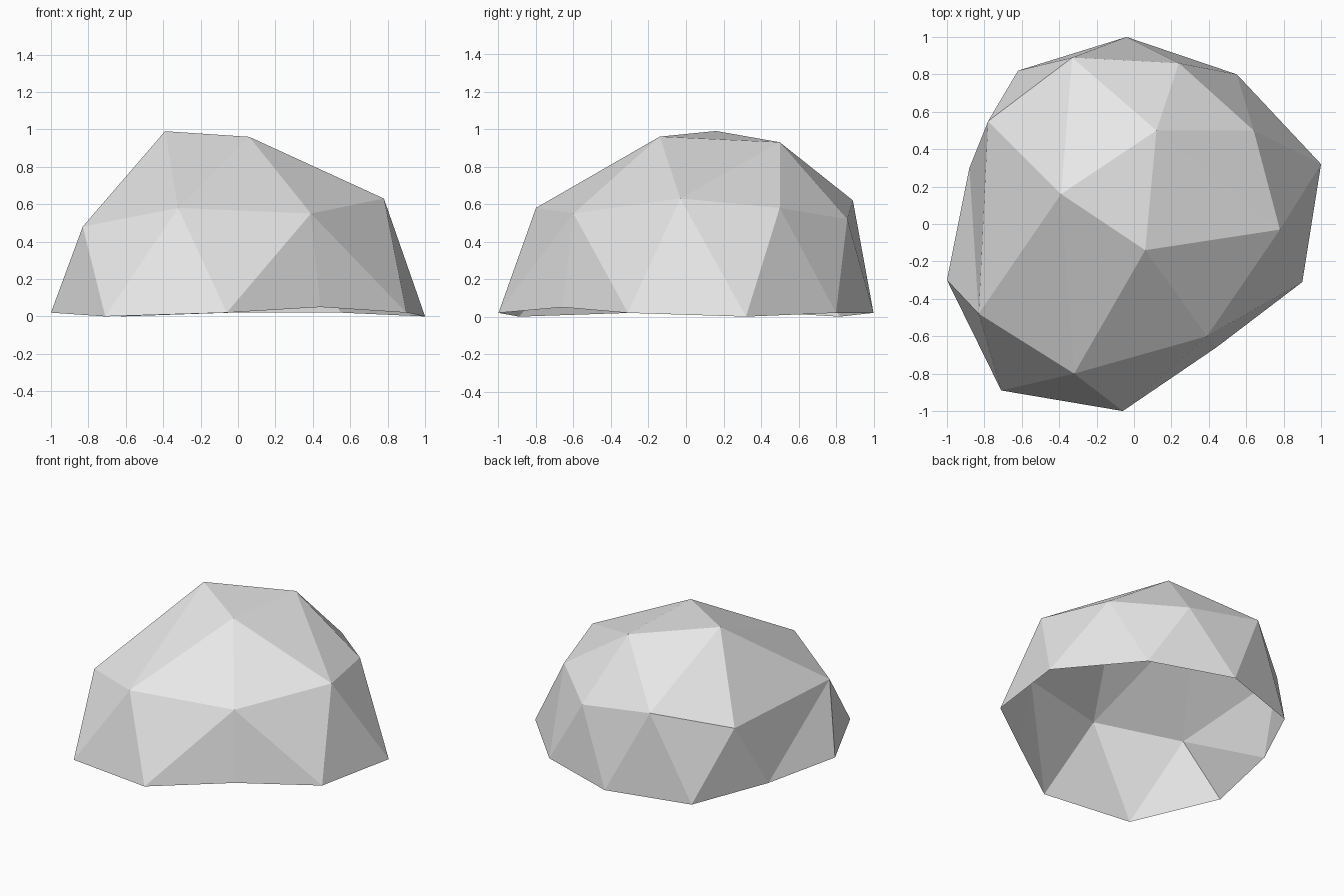
import bpy
import bmesh

# Remove the default cube only
default_cube = bpy.data.objects.get("Cube")
if default_cube:
    bpy.data.objects.remove(default_cube, do_unlink=True)


def make_material(name, rgb):
    material = bpy.data.materials.new(name)
    material.use_nodes = True
    colour = (*rgb, 1.0)
    material.diffuse_color = colour
    material.node_tree.nodes["Principled BSDF"].inputs["Base Color"].default_value = colour
    return material


def add_ring(bm, points):
    return [bm.verts.new(point) for point in points]


def bridge_rings(bm, inner, outer, fan_sizes):
    """Join two closed rings: each inner corner fans over some outer edges."""
    step = 0
    for index, corner in enumerate(inner):
        for _ in range(fan_sizes[index]):
            bm.faces.new((corner, outer[step % len(outer)], outer[(step + 1) % len(outer)]))
            step += 1
        following = inner[(index + 1) % len(inner)]
        bm.faces.new((corner, outer[step % len(outer)], following))


# Faceted boulder: an open shell of three irregular rings, counter-clockwise
crown_points = [(-.39, .16, .99), (.06, -.14, .96), (.12, .5, .93)]

shoulder_points = [
    (-.33, .89, .62), (-.78, .55, .5), (-.83, -.48, .48), (-.32, -.8, .58),
    (.39, -.6, .55), (.78, -.03, .63), (.64, .5, .58), (.24, .86, .52),
]

rim_points = [
    (-.04, 1, .02), (-.62, .82, 0), (-.88, .3, .03), (-1, -.3, .02),
    (-.71, -.89, 0), (-.06, -1, .02), (.44, -.66, .05), (.9, -.31, .02),
    (1, .32, 0), (.55, .8, .02),
]

bm = bmesh.new()
crown = add_ring(bm, crown_points)
shoulder = add_ring(bm, shoulder_points)
rim = add_ring(bm, rim_points)

# Top facet, sloping upper facets and steep side facets
bm.faces.new(crown)
bridge_rings(bm, crown, shoulder, [3, 2, 3])
bridge_rings(bm, shoulder, rim, [1, 1, 2, 1, 2, 1, 1, 1])
bm.normal_update()

mesh = bpy.data.meshes.new("boulder_shell")
bm.to_mesh(mesh)
bm.free()

# Flat grey stone
mesh.materials.append(make_material("stone_grey", (.8, .8, .8)))
boulder = bpy.data.objects.new("boulder_shell", mesh)
bpy.context.collection.objects.link(boulder)
